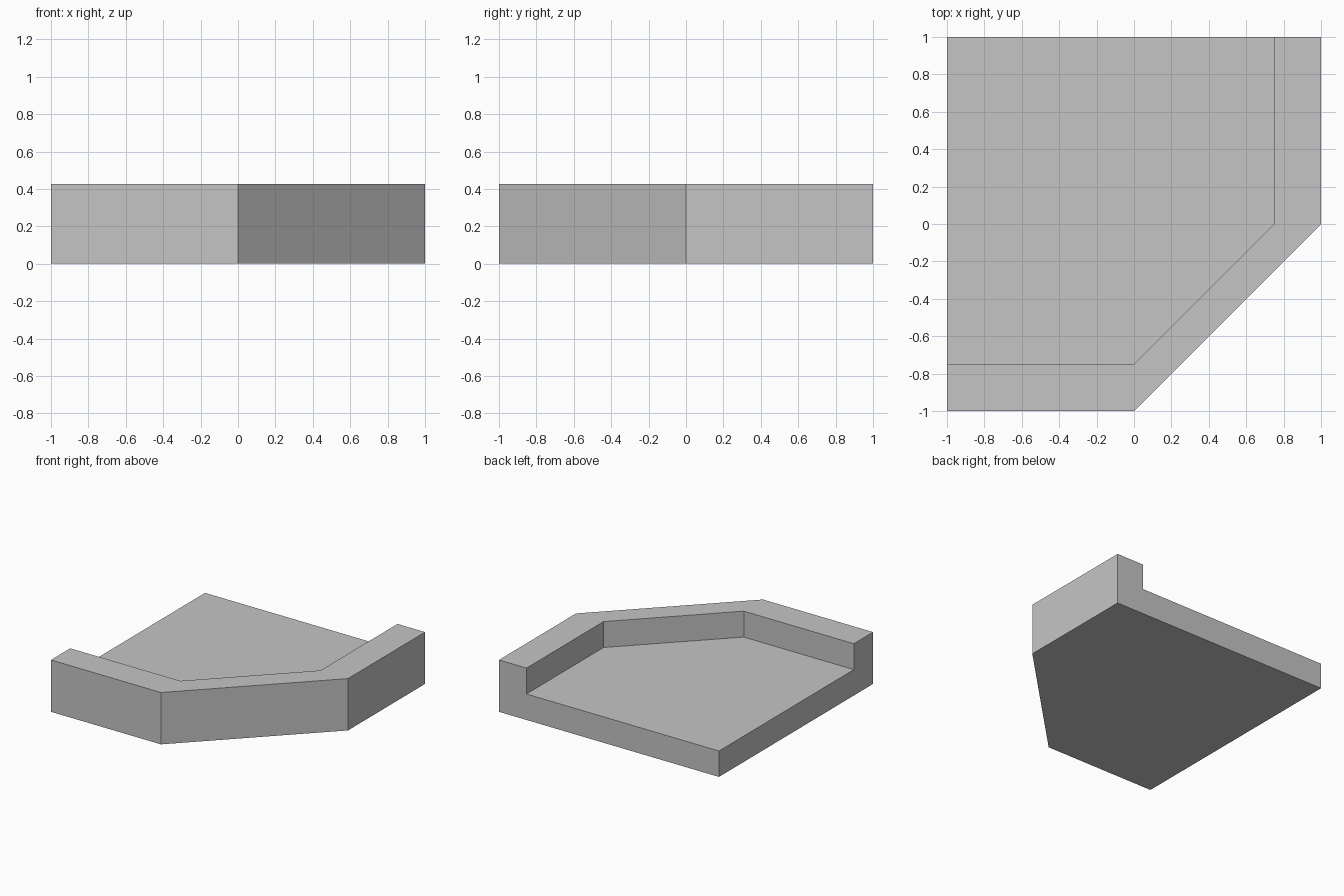
import bpy
import bmesh

if "Cube" in bpy.data.objects:
    bpy.data.objects.remove(bpy.data.objects["Cube"])

FLOOR_Z = 0.213   # top of the floor slab
TOP_Z = 0.426     # top of the rim

grey = bpy.data.materials.new("plain_grey")
grey.diffuse_color = (0.56, 0.56, 0.56, 1.0)
grey.use_nodes = True
grey.node_tree.nodes["Principled BSDF"].inputs["Base Color"].default_value = grey.diffuse_color

# Plan outlines, listed from the front left corner to the back right corner
outer = [(-1, -1), (0, -1), (1, 0), (1, 1)]
inner = [(-1, -0.75), (0, -0.75), (0.75, 0), (0.75, 1)]

bm = bmesh.new()


def ring(points, z):
    return [bm.verts.new((x, y, z)) for x, y in points]


def strip(a, b):
    for i in range(len(a) - 1):
        bm.faces.new((a[i], a[i + 1], b[i + 1], b[i]))


base = ring(outer, 0)
rim_out = ring(outer, TOP_Z)
rim_in = ring(inner, TOP_Z)
floor = ring(inner, FLOOR_Z)
corner_low = bm.verts.new((-1, 1, 0))
corner_high = bm.verts.new((-1, 1, FLOOR_Z))

# Outer walls, rim top and inner walls
strip(base, rim_out)
strip(rim_out, rim_in)
strip(rim_in, floor)

# Underside and floor
bm.faces.new(base + [corner_low])
bm.faces.new(floor + [corner_high])

# Stepped open sides at the left and the back
for i in (0, -1):
    bm.faces.new((base[i], rim_out[i], rim_in[i], floor[i], corner_high, corner_low))

bmesh.ops.recalc_face_normals(bm, faces=bm.faces)
mesh = bpy.data.meshes.new("rimmed_corner_slab")
bm.to_mesh(mesh)
bm.free()
mesh.materials.append(grey)
slab = bpy.data.objects.new("rimmed_corner_slab", mesh)
bpy.context.collection.objects.link(slab)
